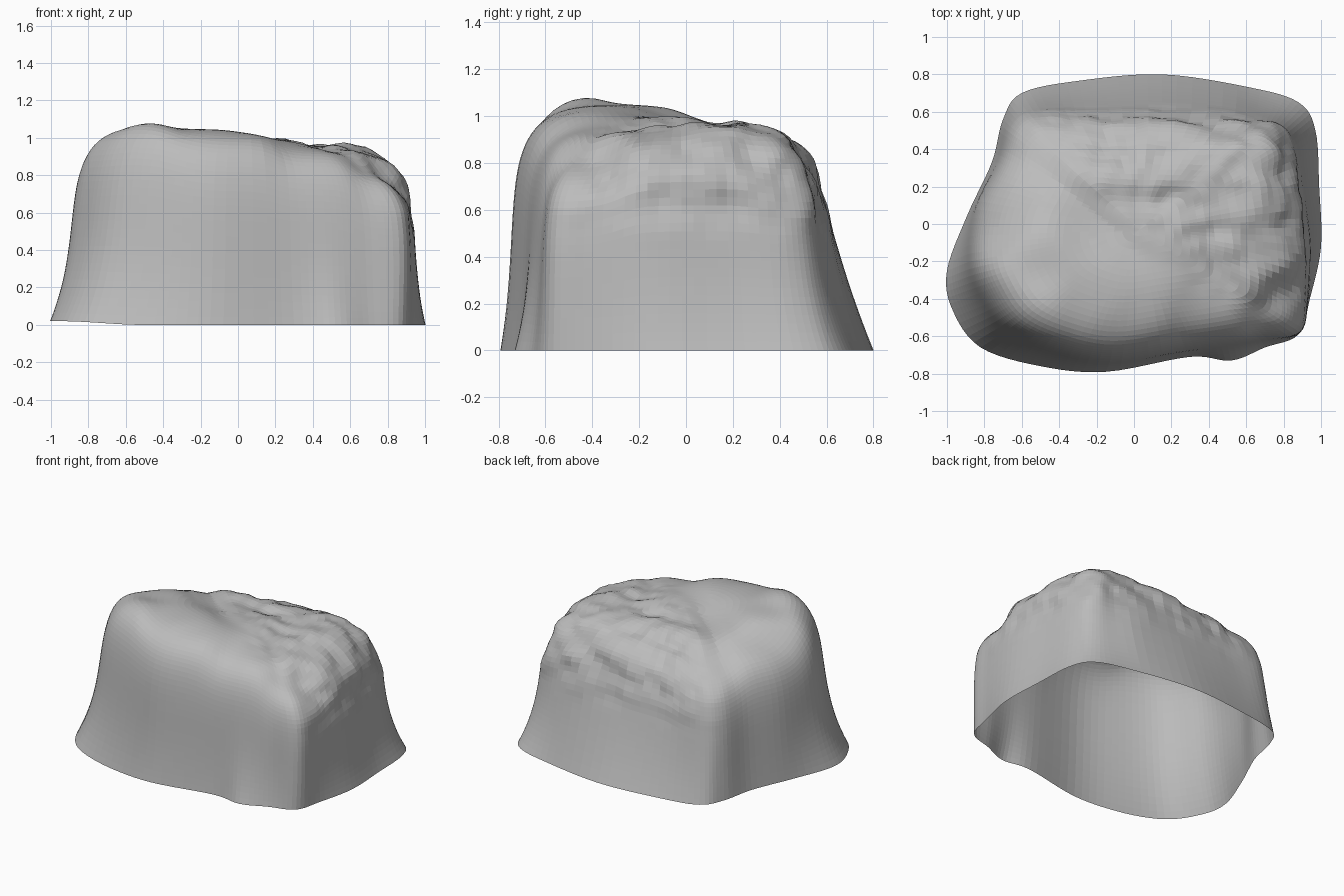
import bpy
import bmesh
from mathutils import Vector, noise

if "Cube" in bpy.data.objects:
    bpy.data.objects.remove(bpy.data.objects["Cube"])

# Wall guides: foot x, foot y, shoulder x, shoulder y, counterclockwise
GUIDES = [
    (1, -.12, .94, -.12), (.99, .2, .9, .18), (.97, .5, .86, .42),
    (.88, .65, .77, .53), (.62, .73, .6, .55), (.15, .8, .15, .56),
    (-.3, .765, -.25, .57), (-.6, .7, -.53, .59), (-.7, .56, -.66, .52),
    (-.76, .33, -.73, .33), (-.89, .05, -.85, .08), (-1, -.25, -.88, -.2),
    (-.97, -.46, -.81, -.4), (-.82, -.66, -.68, -.57), (-.5, -.76, -.44, -.68),
    (-.15, -.79, -.13, -.74), (.3, -.71, .28, -.68), (.52, -.73, .5, -.65),
    (.7, -.66, .68, -.62), (.88, -.59, .89, -.58), (.94, -.4, .93, -.4)]

# Crown heights: x, y, z
HEIGHTS = [
    (-.55, -.5, 1.13), (-.7, -.42, 1.1), (-.5, -.2, 1.05), (-.2, -.4, 1.05),
    (0, -.6, 1.03), (.1, 0, .99), (.4, -.6, .95), (.85, -.55, .83),
    (.85, 0, .94), (.6, .1, .97), (.8, .5, .91), (.3, .5, .96),
    (-.1, .5, .93), (-.55, .5, .85), (-.75, .1, .94), (-.2, .1, .97)]

CENTRE = Vector((.03, -.03))
STEPS = 6        # columns between guides
WALL, CROWN = 24, 20
POWER = 6        # roundness of the shoulder


def spline(i, f):
    """Closed smooth curve through the guides."""
    n = len(GUIDES)
    a, b, c, d = (Vector(GUIDES[(i + k) % n]) for k in (-1, 0, 1, 2))
    return b + (c - a) * (f / 2) + (a * 2 - b * 5 + c * 4 - d) * (f * f / 2) \
        + (b * 3 - a - c * 3 + d) * (f ** 3 / 2)


def crown_height(p):
    total = weight = 0
    for x, y, z in HEIGHTS:
        w = ((p.x - x) ** 2 + (p.y - y) ** 2 + .04) ** -2.5
        total += w * z
        weight += w
    return total / weight


def ramp(v, low, high):
    t = min(max((v - low) / (high - low), 0), 1)
    return t * t * (3 - 2 * t)


def roughen(co, r, b):
    """Weathered lumps on the upper back and left of the stone."""
    side = .66 * co.x + .75 * co.y + .1
    mask = ramp(side, -.03, .3) * ramp(co.z, .42, .75) * ramp(co.y, -.65, -.3)
    lump = noise.noise(Vector((co.x * 3.5, co.y * 5, co.z * 6)))
    chip = noise.noise(co * 9 + Vector((4, 2, 7)))
    out = Vector((co.x * r, co.y * r, 0)) * .9 + Vector((0, 0, b ** 4 * (1.1 - r)))
    out = out.normalized() if out.length > 0 else Vector((0, 0, 1))
    # shallow valley where the smooth lobe meets the rough part
    valley = -.02 * max(0, 1 - abs(side) / .1) * ramp(co.z, .8, .95) * ramp(-co.x, -.1, .2)
    return co + out * mask * (.04 * lump + .022 * chip) + Vector((0, 0, valley))


def stone_point(guide, a, b):
    k = (a ** POWER + b ** POWER) ** (-1 / POWER)
    r, h = a * k, b * k
    # the foot flares sharply, except at the back where the wall leans
    flare = 3.2 - 1.6 * ramp(guide.y, .2, .65) * ramp(guide.x, .9, .5)
    ease = 1 - (1 - min(h, 1)) ** flare
    xy = CENTRE + (guide.xy.lerp(guide.zw, ease) - CENTRE) * r
    lift = .02 * ramp(-xy.x, .5, .95) * (1 - h)
    return roughen(Vector((xy.x, xy.y, h * crown_height(xy) + lift)), r, h)


# Stone shell, open underneath
columns = [spline(i, s / STEPS) for i in range(len(GUIDES)) for s in range(STEPS)]
path = [(1, j / WALL) for j in range(WALL)]
path += [(1 - j / CROWN, 1) for j in range(CROWN)]

bm = bmesh.new()
rings = [[bm.verts.new(stone_point(g, a, b)) for g in columns] for a, b in path]
count = len(columns)
for low, high in zip(rings, rings[1:]):
    for i in range(count):
        j = (i + 1) % count
        bm.faces.new((low[i], low[j], high[j], high[i]))
tip = bm.verts.new(stone_point(columns[0], 0, 1))
for i in range(count):
    bm.faces.new((rings[-1][i], rings[-1][(i + 1) % count], tip))

mesh = bpy.data.meshes.new("boulder")
bm.to_mesh(mesh)
bm.free()

# Plain grey stone
stone = bpy.data.materials.new("grey stone")
stone.use_nodes = True
colour = (.5, .5, .5, 1)
stone.diffuse_color = colour
stone.node_tree.nodes["Principled BSDF"].inputs["Base Color"].default_value = colour
mesh.materials.append(stone)

boulder = bpy.data.objects.new("boulder", mesh)
bpy.context.collection.objects.link(boulder)
